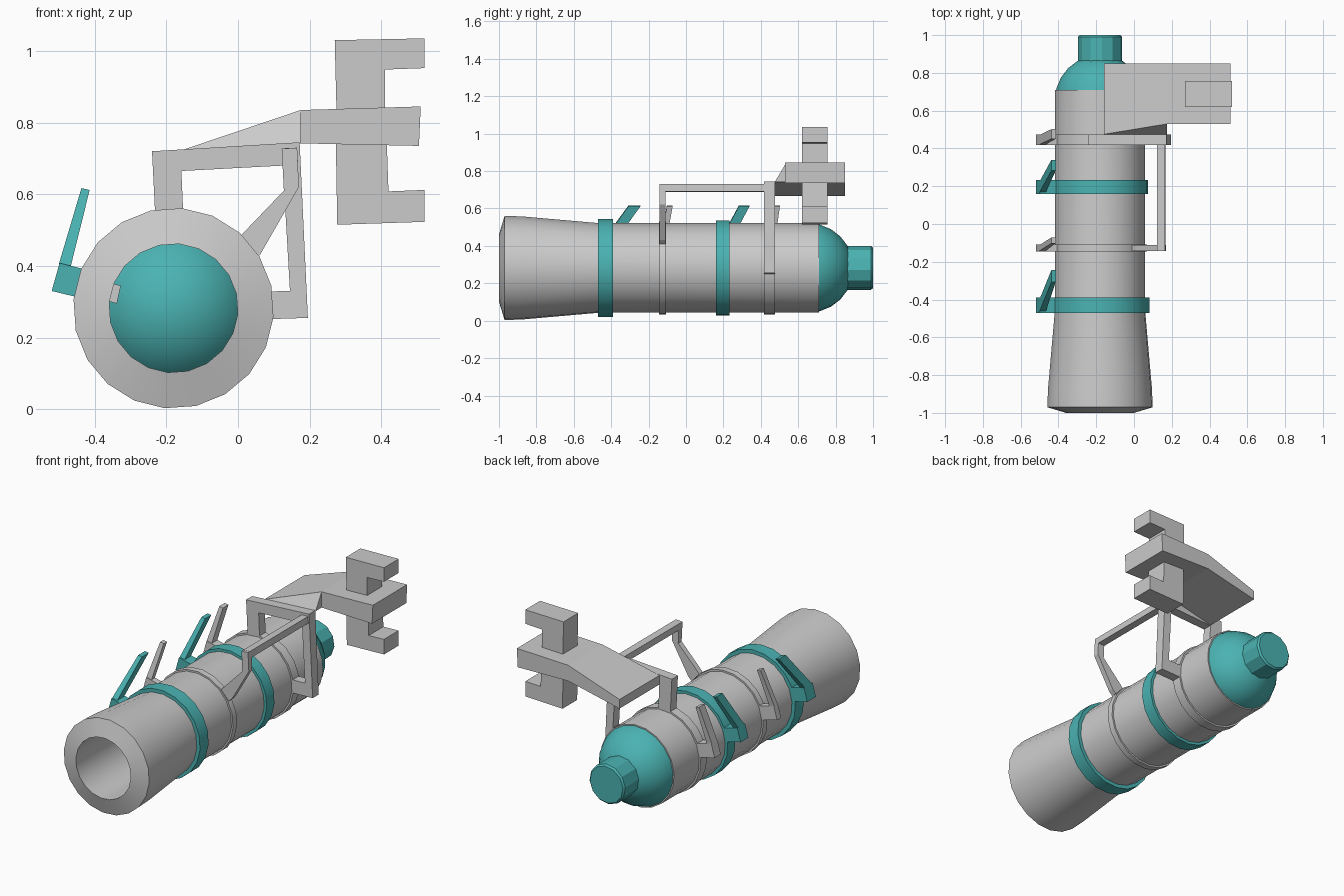
import bpy, bmesh, math
from mathutils import Vector

if "Cube" in bpy.data.objects:
    bpy.data.objects.remove(bpy.data.objects["Cube"])

CX, CZ, SIDES = -0.18, 0.282, 20
teal = bpy.data.materials.new("teal")
teal.diffuse_color = (0.07, 0.45, 0.45, 1)
teal.use_nodes = True
teal.node_tree.nodes["Principled BSDF"].inputs["Base Color"].default_value = teal.diffuse_color


def finish(name, bm, mat=None, smooth=False):
    bmesh.ops.recalc_face_normals(bm, faces=bm.faces)
    me = bpy.data.meshes.new(name)
    bm.to_mesh(me)
    bm.free()
    ob = bpy.data.objects.new(name, me)
    bpy.context.collection.objects.link(ob)
    if mat:
        me.materials.append(mat)
    if smooth:
        bpy.ops.object.select_all(action='DESELECT')
        ob.select_set(True)
        bpy.context.view_layer.objects.active = ob
        bpy.ops.object.shade_smooth_by_angle(angle=math.radians(25))
    return ob


def lathe(name, profile, mat=None, sides=SIDES, closed=False):
    """Revolve (y, radius) points around the tube axis."""
    bm = bmesh.new()
    rows = []
    for y, r in profile:
        if r == 0:
            rows.append([bm.verts.new((CX, y, CZ))] * sides)
            continue
        row = []
        for i in range(sides):
            a = math.radians(-5) + math.tau * i / sides
            row.append(bm.verts.new((CX + r * math.cos(a), y, CZ + r * math.sin(a))))
        rows.append(row)
    pairs = list(zip(rows, rows[1:]))
    if closed:
        pairs.append((rows[-1], rows[0]))
    for a, b in pairs:
        for i in range(sides):
            j = (i + 1) % sides
            quad = list(dict.fromkeys((a[i], a[j], b[j], b[i])))
            bm.faces.new(quad)
    return finish(name, bm, mat, True)


def prism(name, pts, y0, y1, mat=None):
    """Extrude an (x, z) outline along y; a third value shifts that point in y."""
    bm = bmesh.new()
    ends = []
    for y in (y0, y1):
        ends.append([bm.verts.new((p[0], y + (p[2] if len(p) > 2 else 0), p[1])) for p in pts])
    a, b = ends
    bm.faces.new(a)
    bm.faces.new(b[::-1])
    n = len(pts)
    for i in range(n):
        j = (i + 1) % n
        bm.faces.new((a[i], b[i], b[j], a[j]))
    return finish(name, bm, mat)


def hull(name, pts):
    bm = bmesh.new()
    for p in pts:
        bm.verts.new(p)
    bmesh.ops.convex_hull(bm, input=bm.verts)
    bmesh.ops.dissolve_limit(bm, angle_limit=0.01, verts=bm.verts, edges=bm.edges)
    return finish(name, bm)


# Hollow tube with flared muzzle
lathe("tube", [(-1.0, 0.18), (-0.97, 0.28), (-0.87, 0.276), (-0.46, 0.24),
               (0.71, 0.24), (0.71, 0.18)], closed=True)

# Rear dome (ball seated in the tube) and end cap
ball = []
for i in range(13):
    t = math.pi * i / 12
    ball.append((0.655 - 0.24 * math.cos(t), 0 if i in (0, 12) else 0.24 * math.sin(t)))
lathe("rear_dome", ball, teal)
lathe("end_cap", [(0.82, 0), (0.82, 0.117), (0.99, 0.117), (1.0, 0.108), (1.0, 0)], teal, sides=12)

# Bands with a leaning hook each: y range, radius, hook tip y shift, material
bands = [("front_band", -0.47, -0.39, 0.262, 0.155, teal),
         ("front_clamp", -0.145, -0.108, 0.25, 0.04, None),
         ("rear_band", 0.16, 0.233, 0.256, 0.115, teal),
         ("rear_clamp", 0.418, 0.475, 0.25, 0.03, None)]
for name, y0, y1, r, lean, mat in bands:
    lathe(name, [(y0, 0.23), (y0, r), (y1, r), (y1, 0.23)], mat, closed=True)
    prism(name + "_hook_base", [(-0.52, 0.33), (-0.40, 0.301), (-0.381, 0.379), (-0.498, 0.408)],
          y0, y1, mat)
    w = 0.008 if mat else 0.003
    prism(name + "_hook_blade", [(-0.50, 0.405), (-0.467, 0.398), (-0.414, 0.612, lean),
                                 (-0.437, 0.617, lean)], y0 + w, y1 - w, mat)

# Hook pin poking into the bore
prism("hook_pin", [(-0.44, 0.321), (-0.338, 0.295), (-0.327, 0.345), (-0.43, 0.371)], -0.14, -0.112)

# Front arm, side rail, rear arch
prism("front_arm", [(-0.01, 0.465), (0.04, 0.41), (0.062, 0.432), (0.17, 0.62), (0.165, 0.73),
                    (0.122, 0.727), (0.128, 0.61), (0.01, 0.487)], -0.142, -0.11)
prism("side_rail", [(0.124, 0.688), (0.167, 0.69), (0.165, 0.73), (0.122, 0.728)], -0.125, 0.43)
prism("rear_arch", [(-0.228, 0.48), (-0.15, 0.48), (-0.158, 0.665), (0.125, 0.68), (0.145, 0.33),
                    (0.04, 0.328), (0.04, 0.25), (0.195, 0.255), (0.172, 0.745), (-0.24, 0.72)],
      0.418, 0.475)

# Ramped mounting plate
ramp = [(-0.16, y, z) for y in (0.475, 0.85) for z in (0.668, 0.722)]
ramp += [(0.175, 0.475, 0.742), (0.175, 0.85, 0.742), (0.175, 0.53, 0.835), (0.175, 0.85, 0.835)]
hull("plate_ramp", ramp)
prism("mounting_plate", [(0.175, 0.742), (0.505, 0.735), (0.51, 0.845), (0.175, 0.835)], 0.53, 0.85)

# Upper and lower clip jaws
prism("upper_jaw", [(0.275, 0.83), (0.41, 0.835), (0.41, 0.948), (0.52, 0.952), (0.52, 1.035),
                    (0.27, 1.03)], 0.62, 0.757)
prism("lower_jaw", [(0.273, 0.75), (0.415, 0.75), (0.42, 0.608), (0.52, 0.612), (0.52, 0.523),
                    (0.277, 0.515)], 0.62, 0.757)
